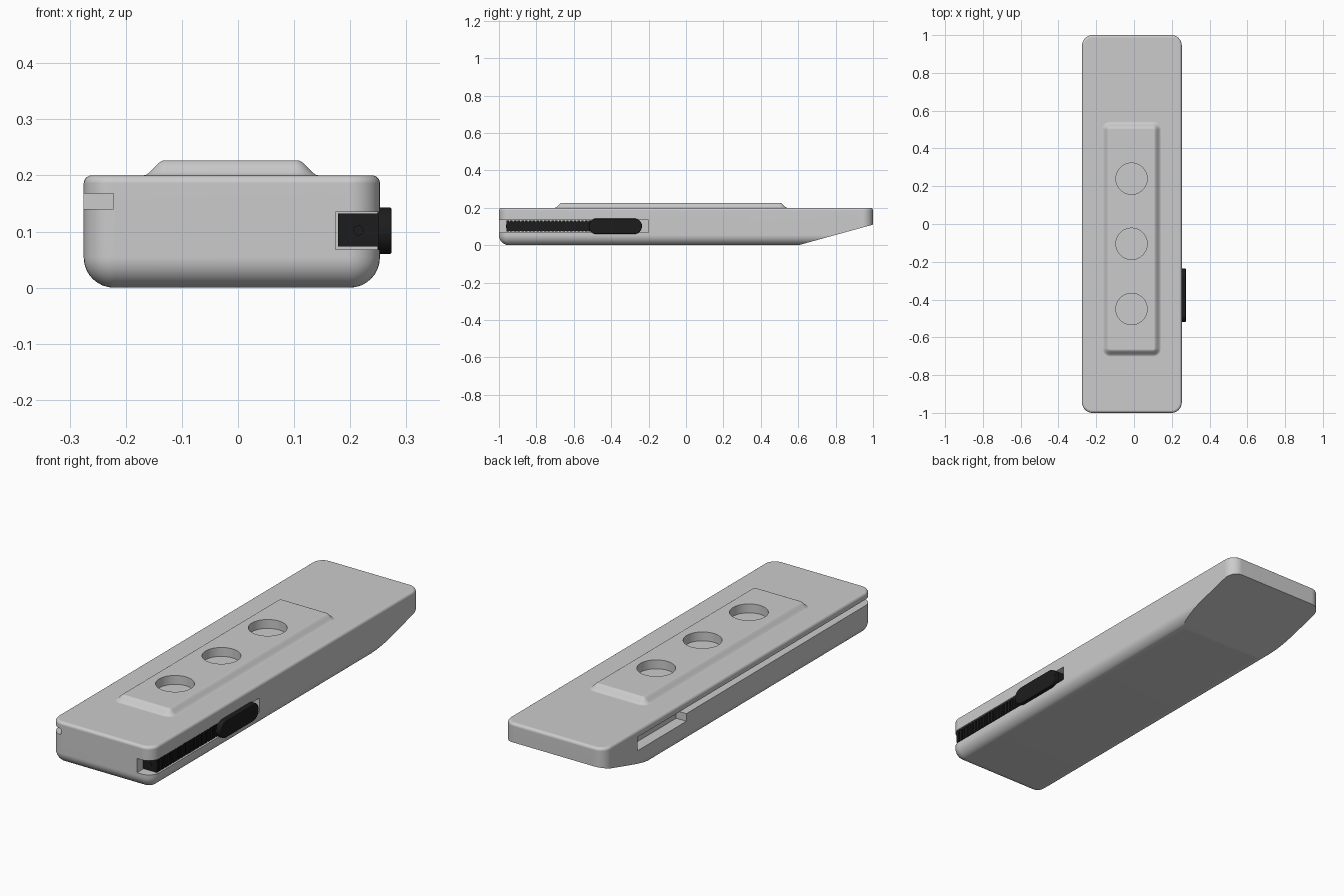
import bpy, bmesh, math
from mathutils import Matrix, Vector

if "Cube" in bpy.data.objects:
    bpy.data.objects.remove(bpy.data.objects["Cube"])


def ring(cx, cy, hx, hy, r, z, n=8):
    """Rounded rectangle outline at height z."""
    pts = []
    for k, (sx, sy) in enumerate([(1, 1), (-1, 1), (-1, -1), (1, -1)]):
        for i in range(n + 1):
            a = math.pi / 2 * (k + i / n)
            pts.append((cx + sx * (hx - r) + r * math.cos(a),
                        cy + sy * (hy - r) + r * math.sin(a), z))
    return pts


def loft(name, cx, cy, hx, hy, r, profile, matrix=None, cut=None):
    """Stack rounded rectangles; profile holds (inset, z) pairs."""
    bm = bmesh.new()
    loops = []
    for d, z in profile:
        pts = ring(cx, cy, hx - d, hy - d, max(r - d, 0.002), z)
        loops.append([bm.verts.new(p) for p in pts])
    for a, b in zip(loops, loops[1:]):
        for i in range(len(a)):
            j = (i + 1) % len(a)
            bm.faces.new((a[i], a[j], b[j], b[i]))
    bm.faces.new(loops[0][::-1])
    bm.faces.new(loops[-1])
    bmesh.ops.remove_doubles(bm, verts=bm.verts, dist=1e-6)
    if cut:
        res = bmesh.ops.bisect_plane(bm, geom=bm.verts[:] + bm.edges[:] + bm.faces[:],
                                     plane_co=cut[0], plane_no=cut[1], clear_outer=True)
        edges = [e for e in bm.edges if e.is_boundary]
        bmesh.ops.holes_fill(bm, edges=edges, sides=0)
    if matrix:
        bm.transform(matrix)
    bmesh.ops.recalc_face_normals(bm, faces=bm.faces)
    return finish(name, bm)


def finish(name, bm):
    me = bpy.data.meshes.new(name)
    bm.to_mesh(me)
    bm.free()
    ob = bpy.data.objects.new(name, me)
    bpy.context.collection.objects.link(ob)
    return ob


def add_box(bm, x, y, z):
    m = Matrix.Translation(((x[0] + x[1]) / 2, (y[0] + y[1]) / 2, (z[0] + z[1]) / 2))
    m = m @ Matrix.Diagonal((x[1] - x[0], y[1] - y[0], z[1] - z[0], 1))
    bmesh.ops.create_cube(bm, size=1, matrix=m)


def box(name, x, y, z):
    bm = bmesh.new()
    add_box(bm, x, y, z)
    return finish(name, bm)


def cylinder(name, r, depth, matrix):
    bm = bmesh.new()
    bmesh.ops.create_cone(bm, cap_ends=True, segments=48, radius1=r, radius2=r,
                          depth=depth, matrix=matrix)
    return finish(name, bm)


def boolean(ob, other, op):
    bpy.context.view_layer.objects.active = ob
    mod = ob.modifiers.new("bool", 'BOOLEAN')
    mod.operation, mod.solver, mod.object = op, 'EXACT', other
    bpy.ops.object.modifier_apply(modifier=mod.name)
    bpy.data.objects.remove(other)


def smooth(ob):
    bpy.ops.object.select_all(action='DESELECT')
    ob.select_set(True)
    bpy.context.view_layer.objects.active = ob
    bpy.ops.object.shade_smooth_by_angle(angle=math.radians(30))
    ob.modifiers.new("normals", 'WEIGHTED_NORMAL').keep_sharp = True


def fillet(r, z, a0, a1, n=8):
    """Quarter-round edge profile around a centre at inset r, height z."""
    return [(r - r * math.cos(a), z + r * math.sin(a))
            for a in (math.radians(a0 + (a1 - a0) * i / n) for i in range(n + 1))]


# Main body: large bottom rounding, small top rounding, sloped underside at the back
profile = fillet(0.054, 0.054, -90, 0) + fillet(0.014, 0.186, 0, 90, 6)
body = loft("body", -0.011, 0, 0.264, 1, 0.055, profile,
            cut=(Vector((0, 0.6, 0)), Vector((0, 0.11, -0.4))))

# Raised pad with an S-shaped edge
s_curve = [(0, 0.19)] + [(0.039 * t / 10, 0.2 + 0.027 * (0.5 - 0.5 * math.cos(math.pi * t / 10)))
                         for t in range(11)]
pad = loft("pad", -0.0125, -0.08, 0.157, 0.622, 0.043, s_curve)
boolean(body, pad, 'UNION')

# Three round recesses
for y in (0.24, -0.105, -0.45):
    hole = cylinder("recess", 0.083, 0.1, Matrix.Translation((-0.013, y, 0.235)))
    boolean(body, hole, 'DIFFERENCE')

# Slider channel on the right; thin groove and end pocket on the left
for x, y, z in [((0.174, 0.4), (-1.1, -0.2), (0.068, 0.135)),
                ((-0.4, -0.222), (-1.1, 0.5), (0.14, 0.168)),
                ((-0.4, -0.222), (0.39, 0.754), (0.104, 0.168))]:
    boolean(body, box("channel", x, y, z), 'DIFFERENCE')
smooth(body)

# Ribbed slider strip inside the channel
black = bpy.data.materials.new("black")
black.diffuse_color = (0.012, 0.012, 0.012, 1)
black.use_nodes = True
black.node_tree.nodes["Principled BSDF"].inputs["Base Color"].default_value = black.diffuse_color
bm = bmesh.new()
add_box(bm, (0.182, 0.246), (-0.955, -0.25), (0.077, 0.128))
for i in range(36):
    y = -0.96 + i * 0.02
    add_box(bm, (0.178, 0.25), (y, y + 0.013), (0.073, 0.132))
strip = finish("slider_strip", bm)
pin = cylinder("strip_pin", 0.009, 0.01, Matrix.Translation((0.215, -0.958, 0.102))
               @ Matrix.Rotation(math.pi / 2, 4, 'X'))

# Stadium-shaped thumb slide
to_side = Matrix(((0, 0, 1, 0), (1, 0, 0, 0), (0, 1, 0, 0), (0, 0, 0, 1)))
thumb = loft("thumb_slide", -0.3775, 0.1015, 0.1425, 0.0415, 0.0415,
             [(0, 0.249)] + fillet(0.004, 0.27, 0, 90, 4), matrix=to_side)
for ob in (strip, pin, thumb):
    ob.data.materials.append(black)
smooth(pin)
smooth(thumb)
